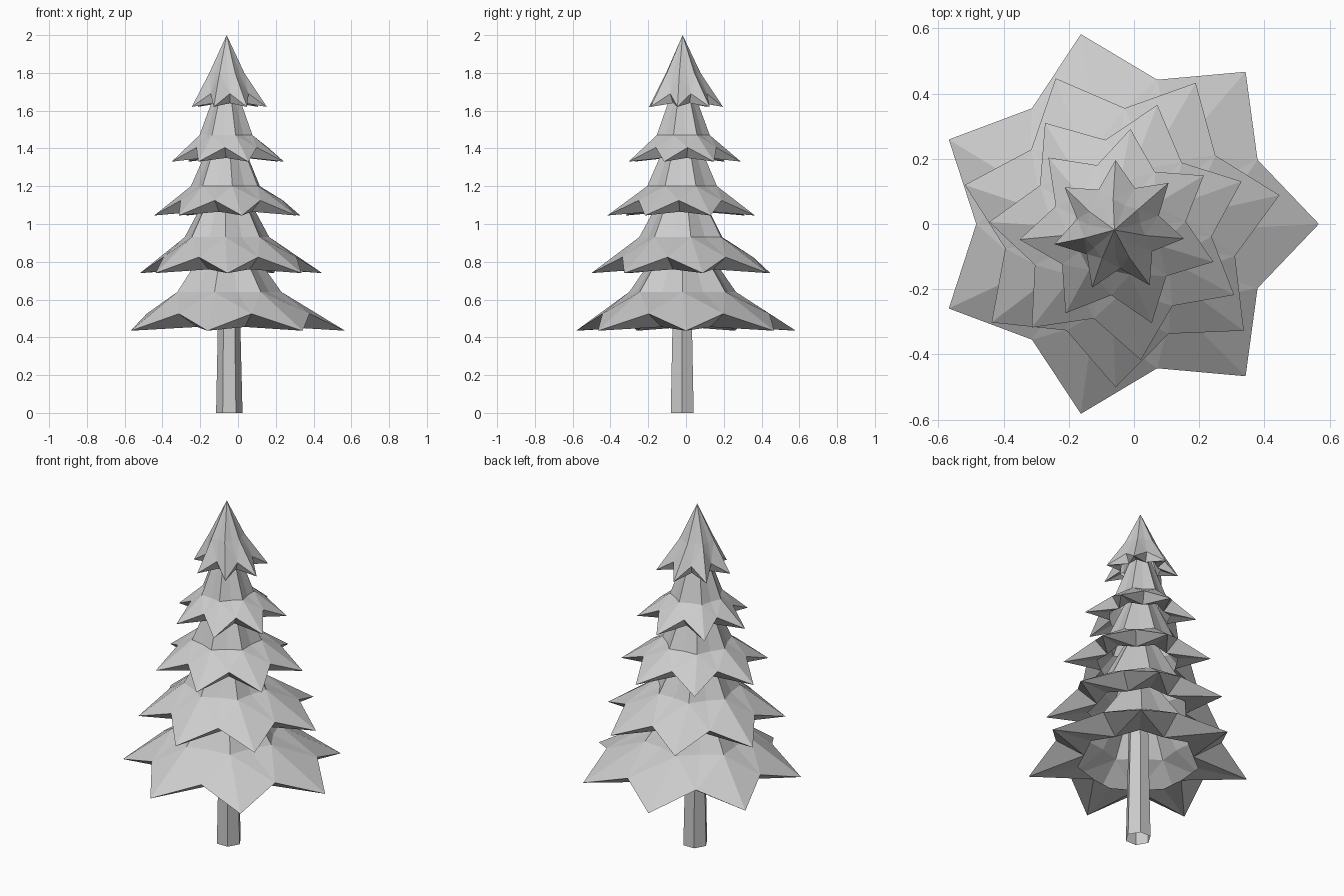
import bpy
import bmesh
from math import sin, cos, pi, radians

POINTS = 7

if "Cube" in bpy.data.objects:
    bpy.data.objects.remove(bpy.data.objects["Cube"])

grey = bpy.data.materials.new("plain_grey")
grey.use_nodes = True
grey.diffuse_color = (0.6, 0.6, 0.6, 1)
grey.node_tree.nodes["Principled BSDF"].inputs["Base Color"].default_value = grey.diffuse_color


def finish(name, bm):
    mesh = bpy.data.meshes.new(name)
    bm.normal_update()
    bm.to_mesh(mesh)
    bm.free()
    mesh.materials.append(grey)
    obj = bpy.data.objects.new(name, mesh)
    bpy.context.collection.objects.link(obj)
    return obj


def ring(bm, centre, phase, at_tip, at_valley):
    """Star ring: (radius, height) alternates between tips and valleys."""
    verts = []
    for i in range(2 * POINTS):
        r, z = at_valley if i % 2 else at_tip
        a = phase + pi * i / POINTS
        verts.append(bm.verts.new((centre[0] + r * cos(a), centre[1] + r * sin(a), z)))
    return verts


def bridge(bm, lower, upper):
    n = len(lower)
    for i in range(n):
        j = (i + 1) % n
        tip, valley = (i, j) if i % 2 == 0 else (j, i)
        # split each quad along the line from valley to ridge
        quad = [lower[i], lower[j], upper[j], upper[i]]
        bm.faces.new([v for v in quad if v is not upper[valley]])
        bm.faces.new([v for v in quad if v is not lower[tip]])


def branch_tier(name, centre, phase, radius, notch, z, mid, apex_z):
    """Drooping star skirt: underside lip, pointed rim, shoulder, hidden apex."""
    bm = bmesh.new()
    axis = (-0.06, -0.018)
    r_mid, z_mid = mid
    lift = 0.06 + 0.05 * radius
    ph = radians(phase)
    lip = ring(bm, centre, ph, (radius * 0.55, z + 0.03), (radius * 0.5, z + 0.02))
    rim = ring(bm, centre, ph, (radius, z), (radius * notch, z + lift))
    shoulder = ring(bm, axis, ph, (r_mid, z_mid), (r_mid * 0.86, z_mid))
    apex = bm.verts.new((axis[0], axis[1], apex_z))
    bridge(bm, lip, rim)
    bridge(bm, rim, shoulder)
    for i, v in enumerate(shoulder):
        bm.faces.new((v, shoulder[(i + 1) % len(shoulder)], apex))
    return finish(name, bm)


# Branch tiers, bottom to top
branch_tier("branches_bottom", (-0.03, 0), 0, 0.597, 0.76, 0.435, (0.29, 0.64), 1.05)
branch_tier("branches_lower", (-0.04, -0.006), 11, 0.495, 0.73, 0.74, (0.23, 0.93), 1.35)
branch_tier("branches_middle", (-0.043, -0.02), 22, 0.402, 0.7, 1.045, (0.19, 1.2), 1.63)
branch_tier("branches_upper", (-0.046, -0.014), 32, 0.307, 0.67, 1.33, (0.145, 1.47), 1.86)
branch_tier("branches_top", (-0.048, -0.008), 41, 0.204, 0.63, 1.62, (0.095, 1.8), 2.0)

# Six-sided trunk, open at the foot and slightly tapered
bm = bmesh.new()
bmesh.ops.create_cone(bm, cap_ends=False, segments=6, radius1=0.07, radius2=0.055, depth=0.8)
for v in bm.verts:
    x, y, z = v.co
    a = radians(30) if abs(x) < 0.01 else 0
    v.co = (x * cos(a) - y * sin(a), x * sin(a) + y * cos(a), z)
bm.clear()
foot, head = [], []
for i in range(6):
    a = i * pi / 3
    foot.append(bm.verts.new((-0.046 + 0.07 * cos(a), -0.02 + 0.07 * sin(a), 0)))
    head.append(bm.verts.new((-0.048 + 0.052 * cos(a), -0.02 + 0.052 * sin(a), 0.8)))
for i in range(6):
    j = (i + 1) % 6
    bm.faces.new((foot[i], foot[j], head[j], head[i]))
finish("trunk", bm)
